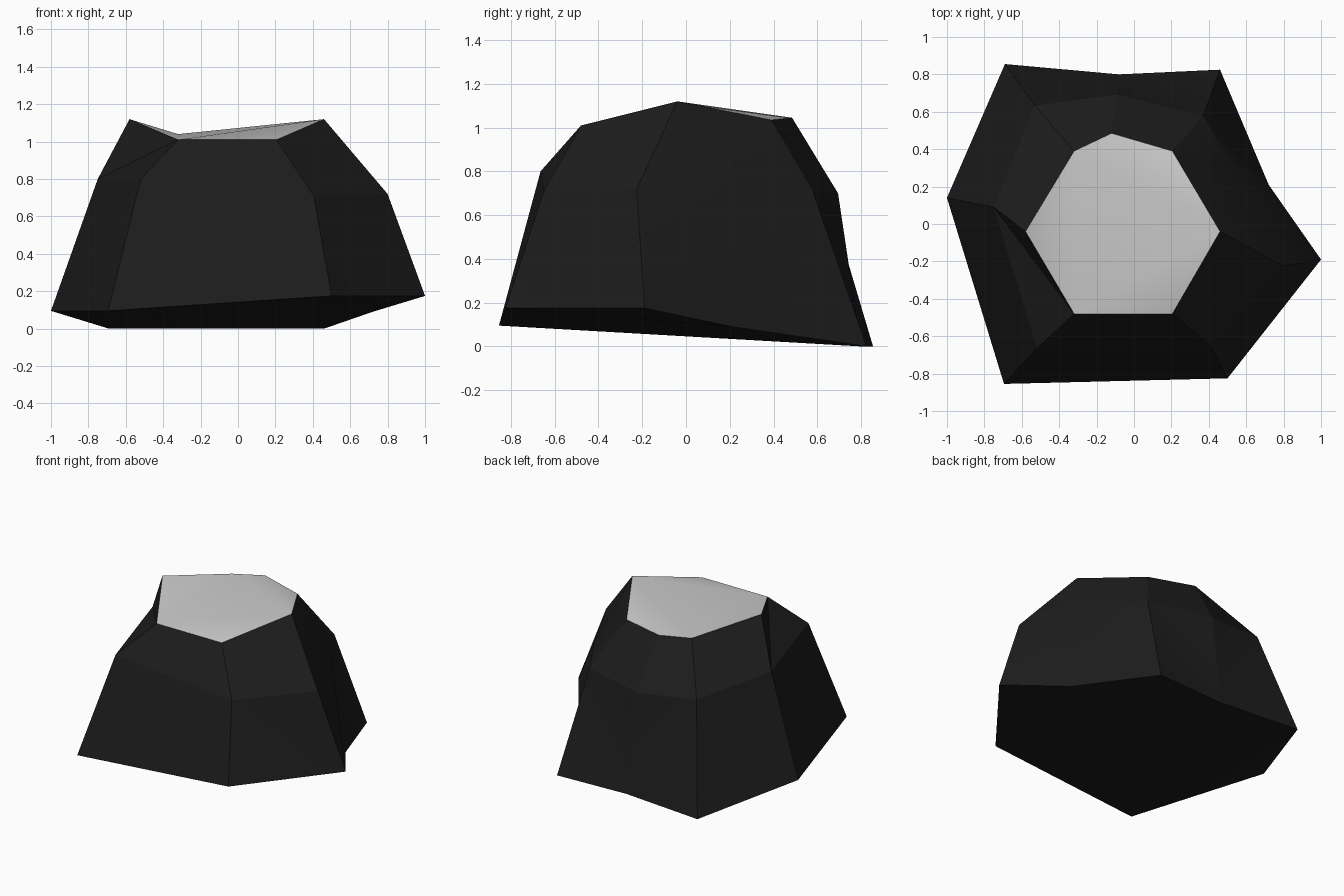
import bpy, math

if "Cube" in bpy.data.objects:
    bpy.data.objects.remove(bpy.data.objects["Cube"])

# Rings run clockwise from above: back-left, back, back-right, right-rear,
# right, front-right, front-left, left
base = [(-.69, .855, 0), (-.08, .80, 0), (.46, .825, 0), (.72, .21, .09),
        (1, -.19, .175), (.50, -.825, .175), (-.695, -.855, .095), (-1, .14, .095)]
waist = [(-.53, .635, .74), (-.09, .695, .70), (.37, .58, .71), (.52, .32, .75),
         (.80, -.225, .72), (.405, -.65, .71), (-.52, -.665, .80), (-.75, .09, .80)]
rim = [(-.32, .39, 1.04), (-.12, .485, 1.045), (.205, .39, 1.035),
       (.46, -.04, 1.12), (.205, -.48, 1.01), (-.32, -.48, 1.01), (-.58, -.04, 1.12)]
rim_of = [0, 1, 2, 2, 3, 4, 5, 6]   # the two right-rear columns share a rim corner


def make_part(name, verts, faces, angle, colour=None):
    mesh = bpy.data.meshes.new(name)
    mesh.from_pydata(verts, [], faces)
    mesh.update()
    obj = bpy.data.objects.new(name, mesh)
    bpy.context.collection.objects.link(obj)
    if colour:
        mat = bpy.data.materials.new(name + "_dark")
        mat.diffuse_color = colour
        mat.use_nodes = True
        mat.node_tree.nodes["Principled BSDF"].inputs["Base Color"].default_value = mat.diffuse_color
        mesh.materials.append(mat)
    bpy.ops.object.select_all(action='DESELECT')
    bpy.context.view_layer.objects.active = obj
    obj.select_set(True)
    bpy.ops.object.shade_smooth_by_angle(angle=math.radians(angle))
    return obj


# Dark rock body: folded underside, lower band and upper band
faces = [(6, 7, 0), (6, 0, 1), (6, 1, 5), (1, 2, 3), (1, 3, 5), (3, 4, 5)]
for i in range(8):
    j = (i + 1) % 8
    a, b = 16 + rim_of[i], 16 + rim_of[j]
    faces += [(i, 8 + i, 8 + j), (i, 8 + j, j)] if i in (1, 4) else \
             [(i, 8 + i, j), (j, 8 + i, 8 + j)]
    if a == b:
        faces.append((8 + i, a, 8 + j))
    elif i == 6:                     # crease on the front-left runs rim to left waist
        faces += [(8 + i, a, 8 + j), (a, b, 8 + j)]
    else:
        faces.append((8 + i, a, b, 8 + j))
# underside is listed clockwise from above, so it already faces down
make_part("rock_body", base + waist + rim, faces, 20, (.012, .012, .012, 1))

# Pale broken top, slightly saddle shaped
make_part("rock_top", rim,
          [(6, 5, 0), (5, 3, 0), (5, 4, 3), (0, 3, 1), (1, 3, 2)], 60)
